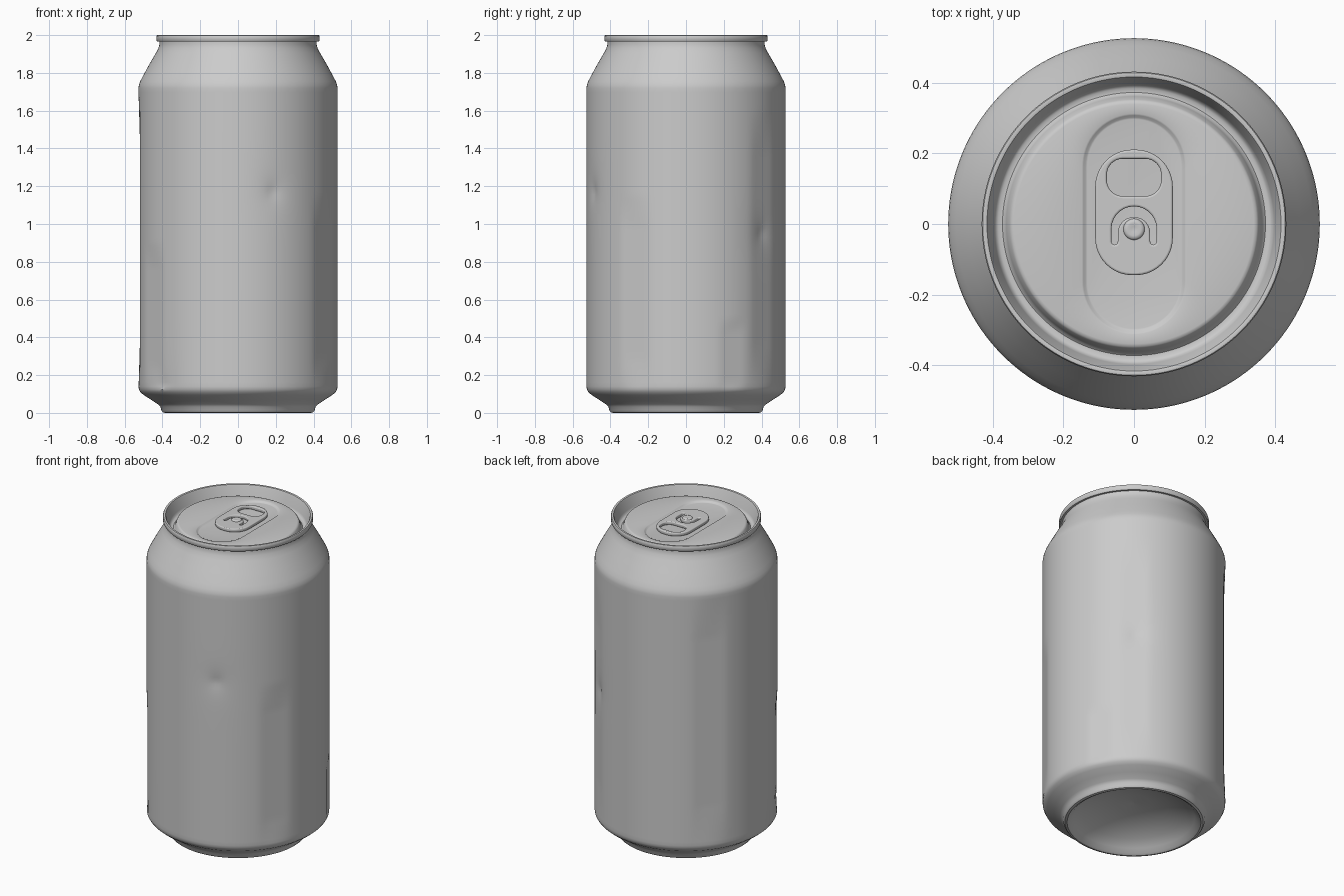
import bpy, bmesh
from math import sin, cos, pi, radians, sqrt, exp, hypot

if "Cube" in bpy.data.objects:
    bpy.data.objects.remove(bpy.data.objects["Cube"])

N = 144
ANGLES = [2 * pi * i / N for i in range(N)]


def smooth(obj, angle=40):
    bpy.ops.object.select_all(action='DESELECT')
    obj.select_set(True)
    bpy.context.view_layer.objects.active = obj
    bpy.ops.object.shade_smooth_by_angle(angle=radians(angle))


def loft(name, rings, cap=True):
    """Skin a list of (radius_function(angle), z) rings; optionally cap the last one."""
    bm = bmesh.new()
    loops = [[bm.verts.new((f(a) * cos(a), f(a) * sin(a), z)) for a in ANGLES]
             for f, z in rings]
    for lo, hi in zip(loops, loops[1:]):
        for i in range(N):
            j = (i + 1) % N
            bm.faces.new((lo[i], lo[j], hi[j], hi[i]))
    if cap:
        bm.faces.new(loops[-1])
    me = bpy.data.meshes.new(name)
    bm.to_mesh(me)
    bm.free()
    obj = bpy.data.objects.new(name, me)
    bpy.context.collection.objects.link(obj)
    smooth(obj)
    return obj


def circle(r):
    return lambda a: r


def wrap(d):
    return (d + pi) % (2 * pi) - pi


# dents: flattened facets (angle, half angle, z low, z high) and pokes (angle, z, size, depth)
FLATS = [(140, 11, .12, 1.72), (180, 10, .12, 1.70), (212, 10, .11, .9),
         (50, 9, .12, 1.6), (-31, 10, .11, 1.15), (28, 8, .10, .5)]
POKES = [(-69, 1.17, .045, .016), (51, .95, .045, .014), (-139, .15, .05, .008)]


def dented(r, z):
    def f(a):
        out = r
        for ang, half, z0, z1 in FLATS:
            d = wrap(a - radians(ang))
            if z0 < z < z1 and abs(d) < radians(half):
                w = min(1, 2 * sin(pi * (z - z0) / (z1 - z0)))
                out -= w * r * (1 - cos(radians(half)) / cos(d))
        for ang, pz, size, depth in POKES:
            d = hypot(wrap(a - radians(ang)) * r, (z - pz) * .8)
            out -= depth * exp(-d / size)
        return out
    return f


# can body: domed underside, foot, wall and shoulder
foot = [(.001, .13), (.1, .124), (.2, .105), (.3, .065), (.35, .03), (.37, .008), (.385, 0),
        (.398, .003), (.407, .015), (.41, .032), (.425, .046), (.46, .07), (.5, .095),
        (.517, .11), (.525, .125)]
wall = [(.527, .14 + 1.58 * i / 70) for i in range(71)]
shoulder = [(.525, 1.735), (.518, 1.755), (.505, 1.78), (.47, 1.845), (.435, 1.905),
            (.422, 1.93), (.416, 1.95), (.416, 1.967)]
loft("can_body", [(circle(r), z) for r, z in foot]
     + [(dented(r, z), z) for r, z in wall]
     + [(circle(r), z) for r, z in shoulder], cap=False)


# lid: seamed rim, countersink groove, panel with a long pressed recess
def stadium(hx, hy):
    c = hy - hx

    def f(a):
        s, k = abs(sin(a)), abs(cos(a))
        if k > 1e-6 and hx * s / k <= c:
            return hx / k
        return c * s + sqrt(max(0, hx * hx - c * c * k * k))
    return f


lid = [(.414, 1.966), (.428, 1.966), (.432, 1.971), (.432, 1.994), (.429, 1.999), (.424, 2),
       (.417, 1.998), (.413, 1.99), (.398, 1.93), (.393, 1.918), (.385, 1.912), (.373, 1.912),
       (.366, 1.918), (.362, 1.93), (.353, 1.952), (.348, 1.958), (.34, 1.96)]
recess = [(.148, .313, 1.96), (.143, .308, 1.958), (.137, .302, 1.951), (.132, .297, 1.95)]
loft("lid", [(circle(r), z) for r, z in lid] + [(stadium(x, y), z) for x, y, z in recess])


# pull tab: plate with a finger hole and a U-shaped slot
def rounded(cy, hx, hy, r, k=10):
    pts = []
    for q, (sx, sy) in enumerate([(1, 1), (-1, 1), (-1, -1), (1, -1)]):
        for i in range(k + 1):
            a = (q + i / k) * pi / 2
            pts.append((sx * (hx - r) + r * cos(a), cy + sy * (hy - r) + r * sin(a)))
    return pts


def arc(r, y, a0, a1, k=14, x=0):
    return [(x + r * cos(radians(a0 + (a1 - a0) * i / k)),
             y + r * sin(radians(a0 + (a1 - a0) * i / k))) for i in range(k + 1)]


def plate(name, outlines, z, half, bevel):
    cu = bpy.data.curves.new(name, 'CURVE')
    cu.dimensions, cu.fill_mode = '2D', 'BOTH'
    cu.extrude, cu.bevel_depth, cu.bevel_resolution, cu.offset = half - bevel, bevel, 3, -bevel
    for pts in outlines:
        sp = cu.splines.new('POLY')
        sp.points.add(len(pts) - 1)
        for p, (x, y) in zip(sp.points, pts):
            p.co = (x, y, 0, 1)
        sp.use_cyclic_u = True
    obj = bpy.data.objects.new(name, cu)
    bpy.context.collection.objects.link(obj)
    obj.location.z = z
    bpy.ops.object.select_all(action='DESELECT')
    obj.select_set(True)
    bpy.context.view_layer.objects.active = obj
    bpy.ops.object.convert(target='MESH')
    smooth(bpy.context.view_layer.objects.active)


slot = (arc(.064, -.014, 0, 180) + arc(.009, -.05, 180, 360, 6, -.055)
        + arc(.046, -.026, 180, 0) + arc(.009, -.05, 180, 360, 6, .055))
plate("pull_tab", [rounded(.033, .11, .178, .105), rounded(.132, .077, .053, .045), slot],
      1.963, .011, .006)

# rivet holding the tab
loft("rivet", [(circle(r), z) for r, z in
               [(.032, 1.95), (.03, 1.974), (.026, 1.979), (.018, 1.981), (.008, 1.978)]]
     ).location.y = -.015
